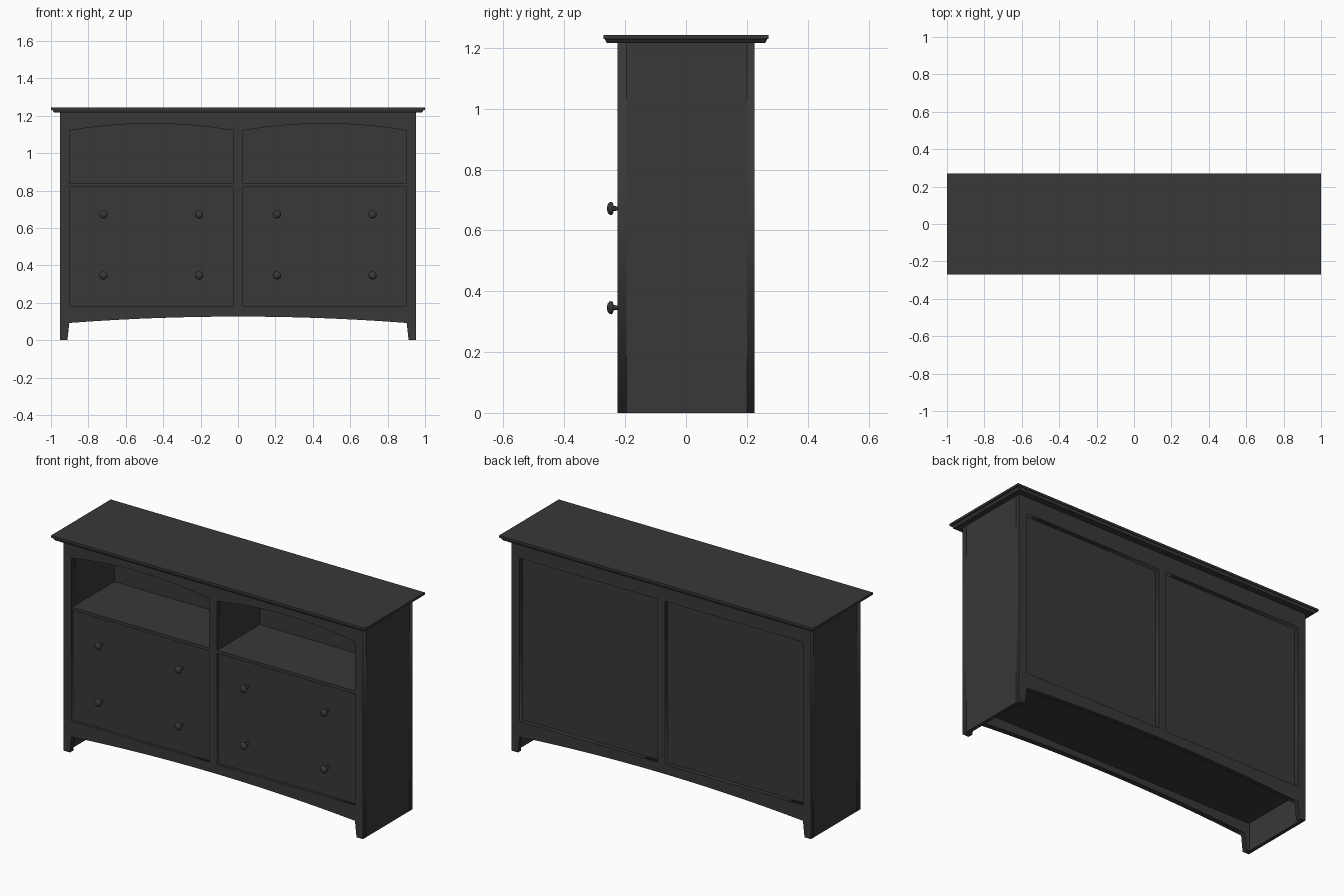
import bpy, bmesh, math

if "Cube" in bpy.data.objects:
    bpy.data.objects.remove(bpy.data.objects["Cube"])

paint = bpy.data.materials.new("dark_paint")
paint.diffuse_color = (0.04, 0.04, 0.04, 1)
paint.use_nodes = True
paint.node_tree.nodes["Principled BSDF"].inputs["Base Color"].default_value = paint.diffuse_color


def finish(obj):
    obj.data.materials.append(paint)
    return obj


def mesh_object(name, bm):
    bmesh.ops.recalc_face_normals(bm, faces=bm.faces[:])
    me = bpy.data.meshes.new(name)
    bm.to_mesh(me)
    bm.free()
    obj = bpy.data.objects.new(name, me)
    bpy.context.collection.objects.link(obj)
    return finish(obj)


def box(name, x, y, z):
    bm = bmesh.new()
    bmesh.ops.create_cube(bm, size=1)
    for v in bm.verts:
        v.co = [r[0] + (c + 0.5) * (r[1] - r[0]) for r, c in zip((x, y, z), v.co)]
    return mesh_object(name, bm)


def arch(x0, x1, z_side, z_mid, n=20):
    # shallow curve from x0 to x1
    return [(x0 + (x1 - x0) * i / n, z_side + (z_mid - z_side) * (1 - (2 * i / n - 1) ** 2))
            for i in range(n + 1)]


def frame(name, loops, y0, y1):
    # flat x-z outline with holes, given thickness along y
    cu = bpy.data.curves.new(name, 'CURVE')
    cu.dimensions = '2D'
    cu.fill_mode = 'BOTH'
    cu.extrude = (y1 - y0) / 2
    for pts in loops:
        s = cu.splines.new('POLY')
        s.points.add(len(pts) - 1)
        for p, (x, z) in zip(s.points, pts):
            p.co = (x, z, 0, 1)
        s.use_cyclic_u = True
    obj = bpy.data.objects.new(name, cu)
    bpy.context.collection.objects.link(obj)
    obj.rotation_euler = (math.pi / 2, 0, 0)
    obj.location.y = (y0 + y1) / 2
    bpy.ops.object.select_all(action='DESELECT')
    obj.select_set(True)
    bpy.context.view_layer.objects.active = obj
    bpy.ops.object.convert(target='MESH')
    return finish(bpy.context.object)


W, D, H = 0.953, 0.225, 1.217      # body half width, half depth, height
X0, X1 = 0.023, 0.902              # bay inner and outer edge
ZB, SHELF = 0.182, 0.837           # bay bottom, shelf top

# front and back frames with arched apron and feet
outline = [(-W, H), (-W, 0), (-0.912, 0)] + arch(-0.902, 0.902, 0.092, 0.126, 32) + [(0.912, 0), (W, 0), (W, H)]
arched = [[(a, ZB), (b, ZB)] + arch(b, a, 1.12, 1.158) for a, b in ((-X1, -X0), (X0, X1))]
square = [[(a, ZB), (b, ZB), (b, 1.12), (a, 1.12)] for a, b in ((-X1, -X0), (X0, X1))]
frame("front_frame", [outline] + arched, -D, -D + 0.03)
frame("back_frame", [outline] + square, D - 0.025, D)

# inner case
box("bottom_panel", (-0.93, 0.93), (-0.195, 0.2), (0.16, ZB))
box("back_panel", (-0.93, 0.93), (0.165, 0.2), (ZB, H))
box("centre_divider", (-X0, X0), (-0.195, 0.165), (ZB, H))

# knob lathe profile: (radius, distance out from the drawer)
KNOB = [(0.009, 0), (0.007, 0.018), (0.009, 0.028), (0.019, 0.031), (0.022, 0.036),
        (0.020, 0.042), (0.013, 0.048), (0, 0.050)]


def knob(name, x, z):
    bm = bmesh.new()
    vs = [bm.verts.new((x + r, -0.21 - d, z)) for r, d in KNOB]
    es = [bm.edges.new(p) for p in zip(vs, vs[1:])]
    bmesh.ops.spin(bm, geom=vs + es, cent=(x, 0, z), axis=(0, 1, 0),
                   angle=2 * math.pi, steps=20)
    bmesh.ops.remove_doubles(bm, verts=bm.verts[:], dist=1e-5)
    obj = mesh_object(name, bm)
    for p in obj.data.polygons:
        p.use_smooth = True


for side, s in (("left", -1), ("right", 1)):
    def span(a, b):
        return tuple(sorted((s * a, s * b)))
    # side boards and each bay's shelf, drawer front and knobs
    box(side + "_side", span(W - 0.02, W), (-D + 0.03, D - 0.025), (0, H))
    box(side + "_inner_side", span(X1, W - 0.02), (-0.195, 0.165), (ZB, H))
    box(side + "_shelf", span(X0, X1), (-0.222, 0.165), (SHELF - 0.018, SHELF))
    box(side + "_drawer_front", span(X0, X1), (-0.21, -0.19), (ZB, SHELF - 0.018))
    for x in (0.208, 0.719):
        for row, z in (("lower", 0.346), ("upper", 0.672)):
            knob(f"{side}_{row}_knob", s * x, z)

# top slab with tapered moulding below
box("top_slab", (-1, 1), (-0.271, 0.271), (1.23, 1.243))
moulding = box("top_moulding", (-0.993, 0.993), (-0.267, 0.267), (1.216, 1.23))
for v in moulding.data.vertices:
    if v.co.z < 1.22:
        v.co.x -= math.copysign(0.011, v.co.x)
        v.co.y -= math.copysign(0.006, v.co.y)
